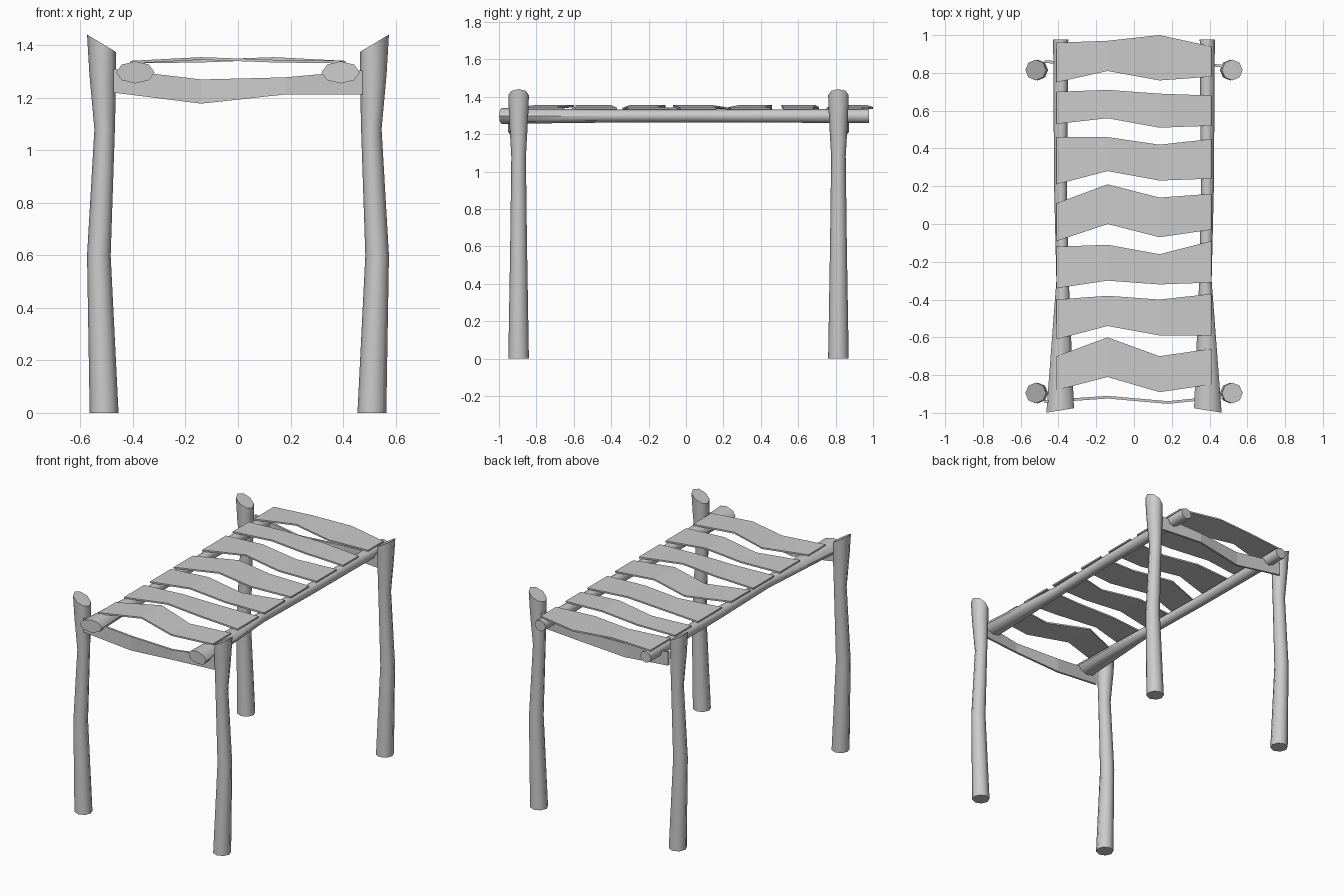
import bpy, bmesh, math
from mathutils import Vector

cube = bpy.data.objects.get("Cube")
if cube:
    bpy.data.objects.remove(cube, do_unlink=True)

wood = bpy.data.materials.new("weathered grey wood")
wood.use_nodes = True
grey = (0.6, 0.6, 0.6, 1)
wood.diffuse_color = grey
wood.node_tree.nodes["Principled BSDF"].inputs["Base Color"].default_value = grey


def loft(name, rings, smooth=False):
    """Skin a list of closed cross-sections and cap both ends."""
    bm = bmesh.new()
    loops = [[bm.verts.new(p) for p in ring] for ring in rings]
    for a, b in zip(loops, loops[1:]):
        for i in range(len(a)):
            j = (i + 1) % len(a)
            bm.faces.new((a[i], a[j], b[j], b[i]))
    bm.faces.new(loops[0])
    bm.faces.new(loops[-1])
    bmesh.ops.recalc_face_normals(bm, faces=bm.faces)
    mesh = bpy.data.meshes.new(name)
    bm.to_mesh(mesh)
    bm.free()
    mesh.materials.append(wood)
    obj = bpy.data.objects.new(name, mesh)
    bpy.context.collection.objects.link(obj)
    if smooth:
        bpy.ops.object.select_all(action='DESELECT')
        obj.select_set(True)
        bpy.context.view_layer.objects.active = obj
        bpy.ops.object.shade_smooth_by_angle(angle=math.radians(50))
    return obj


def octagon(centre, axis_a, axis_b):
    turns = [i * math.tau / 8 for i in range(8)]
    return [Vector(centre) + Vector(axis_a) * math.cos(t) + Vector(axis_b) * math.sin(t)
            for t in turns]


# Crooked posts with slanted tops: height, distance out, radius, slant
post_rings = [(0, .51, .055, 0), (.6, .53, .045, 0), (1.08, .508, .039, 0),
              (1.29, .515, .051, 0), (1.408, .52, .055, .033)]
for end, y in (("front", -.895), ("back", .815)):
    for side, s in (("left", 1), ("right", -1)):
        loft(f"{end}_{side}_post",
             [octagon((s * x, y, z), (s * r, 0, slant), (0, r, 0))
              for z, x, r, slant in post_rings], True)

# Long side rails, thicker at the front: y, distance out, width, height, slant
rail_rings = [(-.987, .391, .073, .042, -.012), (-.3, .378, .033, .034, 0),
              (.2, .389, .034, .034, 0), (.978, .388, .04, .038, 0)]
for side, s in (("left", 1), ("right", -1)):
    loft(f"{side}_rail",
         [octagon((s * x, y, 1.297), (s * w, slant, 0), (0, 0, h))
          for y, x, w, h, slant in rail_rings], True)

# Wavy cross boards at each end: x, bottom, top, bow away from the post line
board_rings = [(-.475, 1.22, 1.31, .045), (-.14, 1.178, 1.27, .022),
               (.18, 1.213, 1.278, .05), (.475, 1.213, 1.305, .02)]
for end, y, s in (("front", -.895, -1), ("back", .815, 1)):
    loft(f"{end}_cross_board",
         [[(x, y + s * (bow + d), z) for d, z in
           ((-.007, low), (.007, low), (.007, high), (-.007, high))]
          for x, low, high, bow in board_rings])

# Wavy top slats: front edge then back edge at each station, in hundredths
stations = (-.41, -.14, .135, .41)
slats = [
    ((-88, -81, -89, -85), (-70, -60, -70, -66)),
    ((-61, -54, -59, -59), (-40, -38, -40, -37)),
    ((-34, -30, -32, -31), (-12, -11, -16, -9)),
    ((-9, 0, -7, -3), (11, 21, 14, 16)),
    ((21, 28, 23, 24), (46, 46, 42, 45)),
    ((53, 56, 51, 52), (70, 71, 69, 68)),
    ((75, 81, 76, 78), (96, 97, 100, 94)),
]
for n, (front, back) in enumerate(slats):
    lift = (0, .014, .004, 0) if n % 2 == 0 else (0, .004, .014, 0)
    rings = []
    for x, f, b, up in zip(stations, front, back, lift):
        z = 1.331 + up
        rings.append([(x, f / 100, z), (x, b / 100, z),
                      (x, b / 100, z + .01), (x, f / 100, z + .01)])
    loft(f"top_slat_{n + 1}", rings)
